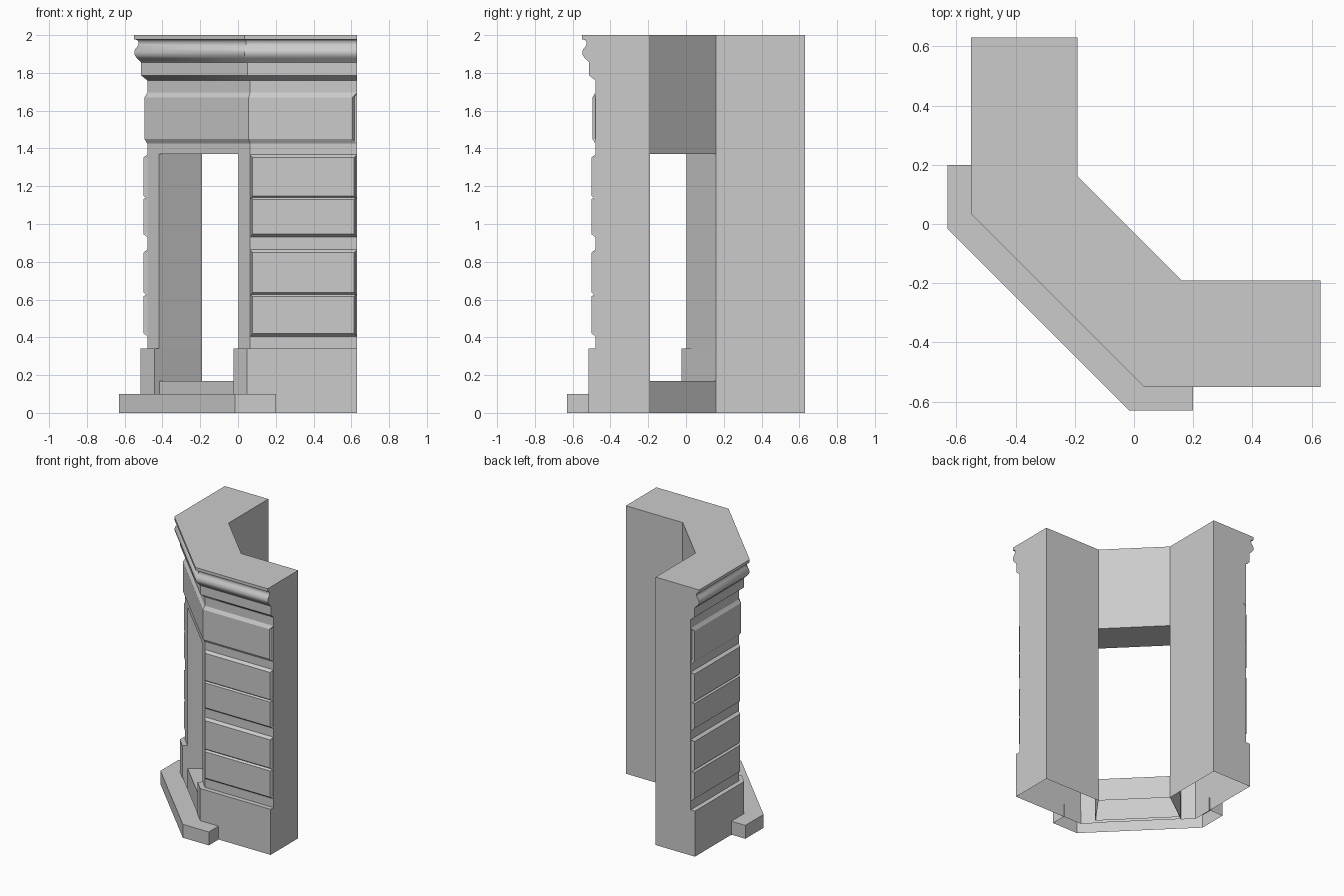
import bpy, bmesh
from math import radians

cube = bpy.data.objects.get("Cube")
if cube:
    bpy.data.objects.remove(cube, do_unlink=True)

stone = bpy.data.materials.new("grey stone")
stone.use_nodes = True
GREY = (0.6, 0.6, 0.6, 1)
stone.diffuse_color = GREY
stone.node_tree.nodes["Principled BSDF"].inputs["Base Color"].default_value = GREY

END = 0.63      # end of both wings
WALL = 0.48     # distance of the plain wall face
BASE = 0.515    # distance of the base course face
IN, IN_X = 0.19, 0.16


def swap(p):
    """Mirror a plan point across the diagonal between the two wings."""
    return (p[1], p[0])


def corner(d):
    """Plan point where the front wing meets the diagonal at face distance d."""
    return (0.063 - 0.414 * (d - WALL), -d)


def jamb(d):
    """Outer edge of the doorway on the diagonal face."""
    c = sum(corner(d))
    return ((c + 0.42) / 2, (c - 0.42) / 2)


def both_sides(pts):
    return pts + [swap(p) for p in reversed(pts)]


def stack(name, rings, bottom=False, top=True, mirror=False, smooth=False):
    """Join a pile of (plan, z) outlines into one body."""
    bm = bmesh.new()
    for flip in ((False, True) if mirror else (False,)):
        rows = [[bm.verts.new((*(swap(p) if flip else p), z)) for p in plan]
                for plan, z in rings]
        n = len(rows[0])
        for a, b in zip(rows, rows[1:]):
            for i in range(n):
                j = (i + 1) % n
                bm.faces.new((a[i], a[j], b[j], b[i]))
        if bottom:
            bm.faces.new(rows[0][::-1])
        if top:
            bm.faces.new(rows[-1])
    bmesh.ops.recalc_face_normals(bm, faces=bm.faces)
    # Open shells: the highest upward-facing cap decides the side
    if top:
        cap = max(bm.faces, key=lambda f: (f.calc_center_median().z, abs(f.normal.z)))
        if cap.normal.z < 0:
            bmesh.ops.reverse_faces(bm, faces=bm.faces)
    mesh = bpy.data.meshes.new(name)
    bm.to_mesh(mesh)
    bm.free()
    mesh.materials.append(stone)
    ob = bpy.data.objects.new(name, mesh)
    bpy.context.collection.objects.link(ob)
    if smooth:
        bpy.ops.object.select_all(action='DESELECT')
        ob.select_set(True)
        bpy.context.view_layer.objects.active = ob
        bpy.ops.object.shade_smooth_by_angle(angle=radians(35))
    return ob


def pier_plan(d):
    return [(END, -IN), (IN_X, -IN), jamb(d), corner(d), (END, -d)]


def full_plan(d):
    return both_sides([(END, -d), corner(d)]) + \
        [swap(p) for p in [(END, -IN), (IN_X, -IN)]] + [(IN_X, -IN), (END, -IN)]


# Piers either side of the doorway, with a projecting base course
stack("door_piers", [(pier_plan(d), z) for d, z in
                     [(BASE, 0), (BASE, 0.34), (WALL, 0.34), (WALL, 1.37)]],
      mirror=True)

# Doorway sill, lintel underside
door_plan = both_sides([(IN_X, -IN), jamb(WALL)])
stack("door_sill", [(door_plan, 0), (door_plan, 0.17)])
stack("lintel", [(door_plan, 1.37), (door_plan, 1.40)], bottom=True)

# Upper wall and moulded cornice
cornice = [(WALL, 1.37), (WALL, 1.76), (0.513, 1.787), (0.513, 1.855),
           (0.52, 1.864), (0.535, 1.878), (0.546, 1.892), (0.549, 1.908),
           (0.545, 1.925), (0.534, 1.938), (0.527, 1.95), (0.527, 1.964),
           (0.533, 1.973), (0.55, 1.978), (0.55, 2.0)]
stack("cornice", [(full_plan(d), z) for d, z in cornice], smooth=True)


# Frieze band with bevelled edges, wrapping all three faces
def band_plan(d, inset):
    back = both_sides([(END, 0.02 - WALL), corner(WALL - 0.02)])
    return both_sides([(END - inset, -d), corner(d)]) + back[::-1]


stack("frieze_band", [(band_plan(WALL, 0), 1.425), (band_plan(0.495, 0.025), 1.45),
                      (band_plan(0.495, 0.025), 1.67), (band_plan(WALL, 0), 1.695)],
      bottom=True)


# Raised courses of blocks on both wings
def block_plan(d, inset):
    x = corner(WALL)[0]
    return [(END, 0.01 - WALL), (x, 0.01 - WALL), (x + inset, -d), (END - inset, -d)]


for k, (low, high) in enumerate([(0.405, 0.633), (0.622, 0.865),
                                 (0.93, 1.147), (1.133, 1.368)]):
    stack(f"block_course_{k + 1}",
          [(block_plan(WALL, 0), low), (block_plan(0.5, 0.015), low + 0.016),
           (block_plan(0.5, 0.015), high - 0.016), (block_plan(WALL, 0), high)],
          bottom=True, mirror=True)

# Doorstep wrapping the corner
step_plan = both_sides([(0.2, 0.005 - BASE), (0.2, -END), (-0.015, -END)]) + \
    [swap(corner(BASE - 0.005)), corner(BASE - 0.005)]
stack("doorstep", [(step_plan, 0), (step_plan, 0.1)])
